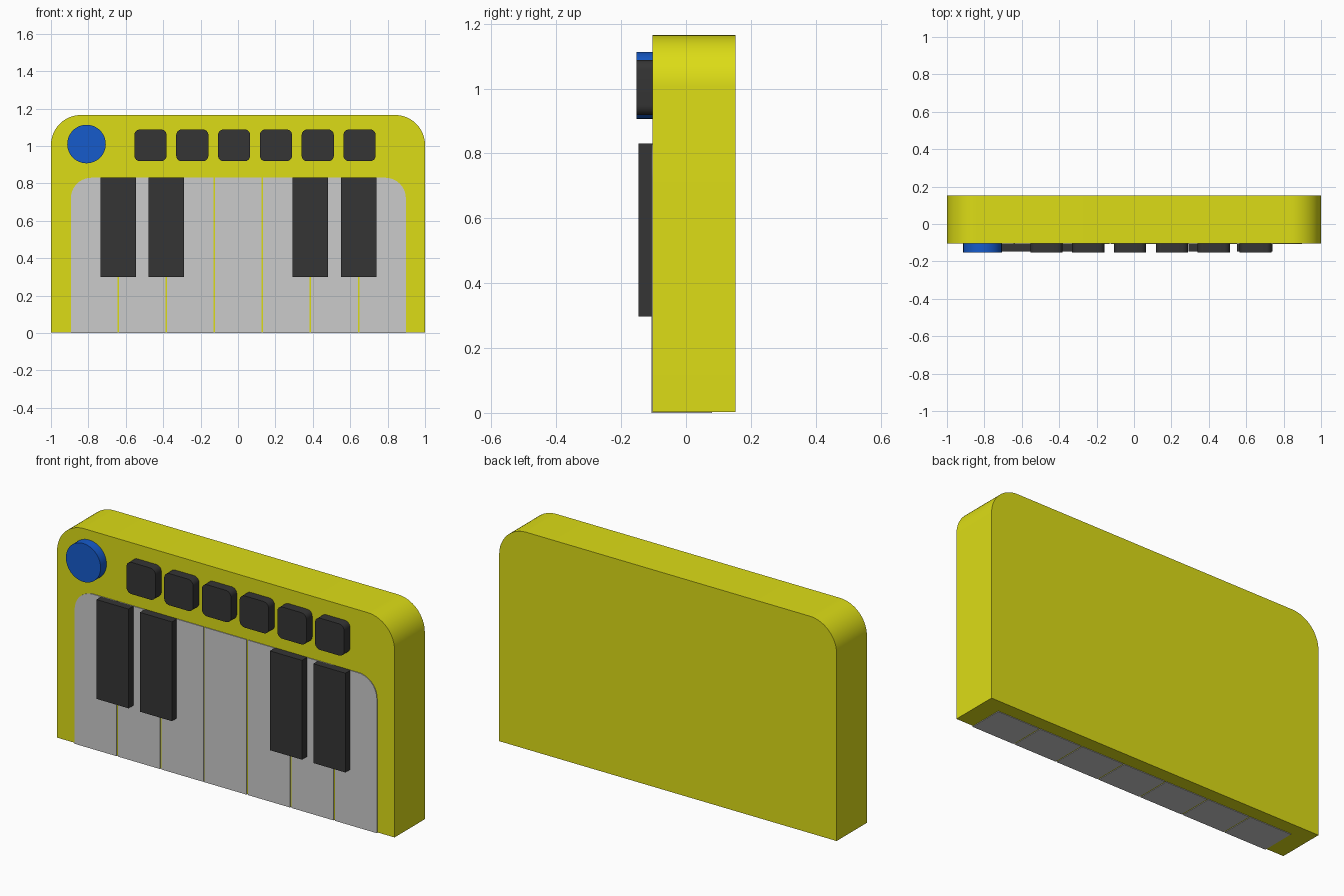
import bpy, bmesh, math

if "Cube" in bpy.data.objects:
    bpy.data.objects.remove(bpy.data.objects["Cube"])

FRONT, BACK = -0.103, 0.153      # body faces
TOP_Y = -0.153                   # front of buttons and knob


def material(name, rgb):
    m = bpy.data.materials.new(name)
    m.diffuse_color = (*rgb, 1)
    m.use_nodes = True
    m.node_tree.nodes["Principled BSDF"].inputs["Base Color"].default_value = m.diffuse_color
    return m


yellow = material("yellow", (0.72, 0.72, 0.008))
blue = material("blue", (0.008, 0.105, 0.6))
dark = material("dark", (0.035, 0.035, 0.035))


def rounded_rect(x0, x1, z0, z1, radii, steps=10):
    """Outline from bottom left, anticlockwise; radii: bl, br, tr, tl."""
    corners = [(x0, z0, 1, 1, 180), (x1, z0, -1, 1, 270),
               (x1, z1, -1, -1, 0), (x0, z1, 1, -1, 90)]
    pts = []
    for (x, z, sx, sz, start), r in zip(corners, radii):
        if r == 0:
            pts.append((x, z))
            continue
        for i in range(steps + 1):
            a = math.radians(start + 90 * i / steps)
            pts.append((x + sx * r + r * math.cos(a), z + sz * r + r * math.sin(a)))
    return pts


def prism(name, outline, y0, y1, mat=None):
    """Extrude an x-z outline from y0 (front) to y1 (back)."""
    bm = bmesh.new()
    face = bm.faces.new([bm.verts.new((x, y0, z)) for x, z in outline])
    ext = bmesh.ops.extrude_face_region(bm, geom=[face])
    verts = [v for v in ext["geom"] if isinstance(v, bmesh.types.BMVert)]
    bmesh.ops.translate(bm, verts=verts, vec=(0, y1 - y0, 0))
    bmesh.ops.recalc_face_normals(bm, faces=bm.faces)
    me = bpy.data.meshes.new(name)
    bm.to_mesh(me)
    bm.free()
    ob = bpy.data.objects.new(name, me)
    bpy.context.collection.objects.link(ob)
    if mat:
        me.materials.append(mat)
    bpy.ops.object.select_all(action='DESELECT')
    ob.select_set(True)
    bpy.context.view_layer.objects.active = ob
    bpy.ops.object.shade_smooth_by_angle(angle=math.radians(30))
    return ob


# Body with rounded top corners
prism("body", rounded_rect(-1, 1, 0.003, 1.165, (0, 0, 0.16, 0.16), 16), FRONT, BACK, yellow)

# Seven white keys, outer ones rounded at the top corner
pitch, gap, shift = 0.257, 0.008, 0.002
for i in range(7):
    cx = (i - 3) * pitch + shift
    half = (pitch - gap) / 2
    radii = (0, 0, 0.11 if i == 6 else 0, 0.11 if i == 0 else 0)
    prism(f"white_key_{i + 1}", rounded_rect(cx - half, cx + half, 0, 0.83, radii),
          -0.107, 0.08)

# Black keys straddle the white key gaps
for n, k in enumerate((-2.5, -1.5, 1.5, 2.5)):
    cx = k * pitch + shift
    prism(f"black_key_{n + 1}", rounded_rect(cx - 0.095, cx + 0.095, 0.298, 0.83, (0,) * 4),
          -0.147, -0.1, dark)

# Row of six buttons
for i in range(6):
    cx = -0.468 + i * 0.2236
    prism(f"button_{i + 1}", rounded_rect(cx - 0.086, cx + 0.086, 0.918, 1.088, (0.03,) * 4, 6),
          TOP_Y, -0.1, dark)

# Round knob
circle = [(-0.81 + 0.103 * math.cos(a), 1.01 + 0.103 * math.sin(a))
          for a in (math.tau * i / 48 for i in range(48))]
prism("knob", circle, TOP_Y, -0.1, blue)
